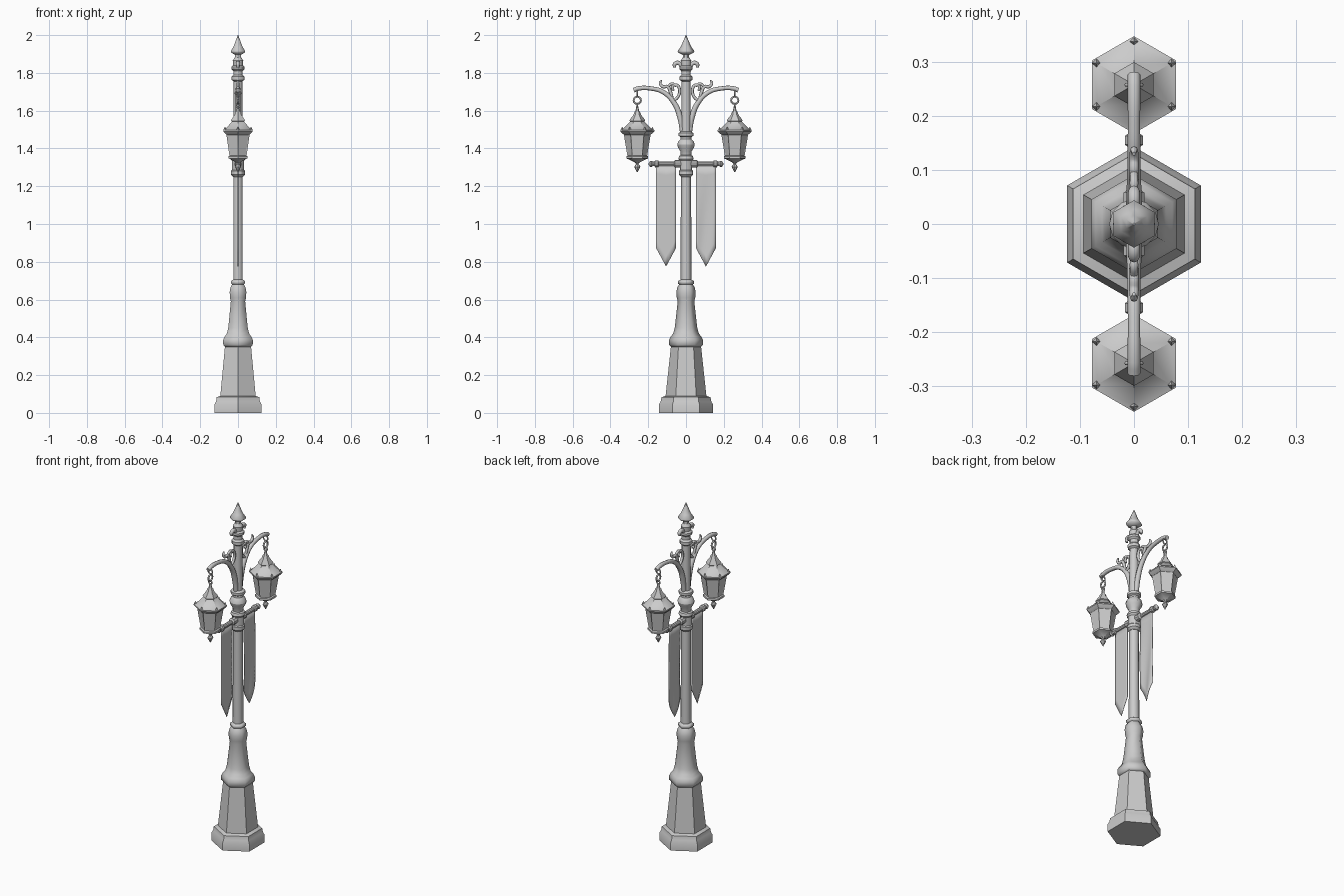
import bpy, bmesh, math
from mathutils import Vector

cube = bpy.data.objects.get("Cube")
if cube:
    bpy.data.objects.remove(cube, do_unlink=True)

metal = bpy.data.materials.new("light_grey")
metal.use_nodes = True
GREY = (0.6, 0.6, 0.6, 1)
metal.diffuse_color = GREY
metal.node_tree.nodes["Principled BSDF"].inputs["Base Color"].default_value = GREY


def add_object(name, bm, angle=30):
    bmesh.ops.recalc_face_normals(bm, faces=bm.faces)
    mesh = bpy.data.meshes.new(name)
    bm.to_mesh(mesh)
    bm.free()
    mesh.materials.append(metal)
    ob = bpy.data.objects.new(name, mesh)
    bpy.context.collection.objects.link(ob)
    bpy.ops.object.select_all(action='DESELECT')
    bpy.context.view_layer.objects.active = ob
    ob.select_set(True)
    bpy.ops.object.shade_smooth_by_angle(angle=math.radians(angle))
    return ob


def lathe(name, profile, sides=6, centre=(0, 0, 0), along_y=0, angle=30):
    """Turn (radius, height) pairs; a corner points to +y. along_y lays it down."""
    bm = bmesh.new()
    rings = []
    for r, h in profile:
        ring = []
        for i in range(sides):
            a = math.pi / 2 + math.tau * i / sides
            x, y = r * math.cos(a), r * math.sin(a)
            p = Vector((x, h * along_y, y)) if along_y else Vector((x, y, h))
            ring.append(bm.verts.new(p + Vector(centre)))
        rings.append(ring)
    for lo, hi in zip(rings, rings[1:]):
        for i in range(sides):
            j = (i + 1) % sides
            bm.faces.new((lo[i], lo[j], hi[j], hi[i]))
    bm.faces.new(rings[0])
    bm.faces.new(rings[-1])
    return add_object(name, bm, angle)


def tube(name, points, radius, side):
    """Smooth tapered rod through (y, z, relative radius) points."""
    data = bpy.data.curves.new(name, 'CURVE')
    data.dimensions = '3D'
    data.bevel_depth = radius
    data.bevel_resolution = 2
    data.resolution_u = 5
    data.use_fill_caps = True
    spline = data.splines.new('BEZIER')
    spline.bezier_points.add(len(points) - 1)
    for bp, (y, z, r) in zip(spline.bezier_points, points):
        bp.co = (0, y * side, z)
        bp.radius = r
        bp.handle_left_type = bp.handle_right_type = 'AUTO'
    data.materials.append(metal)
    ob = bpy.data.objects.new(name, data)
    bpy.context.collection.objects.link(ob)
    bpy.ops.object.select_all(action='DESELECT')
    bpy.context.view_layer.objects.active = ob
    ob.select_set(True)
    bpy.ops.object.convert(target='MESH')


def chain_link(name, y, z, radius, thick, turn):
    bpy.ops.mesh.primitive_torus_add(
        major_radius=radius, minor_radius=thick, major_segments=16, minor_segments=6,
        location=(0, y, z), rotation=(math.pi / 2, 0, turn))
    ob = bpy.context.object
    ob.name = name
    ob.data.materials.append(metal)
    bpy.ops.object.shade_smooth()


# Stepped hexagonal pedestal
lathe("pedestal", [(.143, 0), (.143, .045), (.134, .06), (.13, .083), (.108, .09),
                   (.08, .35)])
# Moulded lower column and slim shaft
lathe("lower_column", [(.08, .35), (.09, .36), (.091, .385), (.082, .403), (.068, .42),
                       (.06, .45), (.056, .48), (.044, .59), (.049, .61), (.051, .64),
                       (.046, .665), (.036, .68), (.043, .685), (.043, .698), (.03, .705)],
      angle=62)
lathe("shaft", [(.029, .70), (.027, 1.26)], angle=62)
lathe("crossbar_hub", [(.027, 1.25), (.038, 1.262), (.038, 1.28), (.033, 1.285),
                       (.033, 1.335), (.04, 1.345), (.036, 1.36), (.027, 1.365)],
      sides=12)
lathe("column_bulb", [(.027, 1.36), (.03, 1.385), (.042, 1.405), (.046, 1.42), (.041, 1.437),
                      (.029, 1.45), (.028, 1.46), (.039, 1.467), (.039, 1.482),
                      (.026, 1.49)], sides=12)
lathe("upper_shaft", [(.025, 1.485), (.023, 1.755), (.034, 1.763), (.034, 1.78),
                      (.025, 1.79), (.025, 1.81), (.035, 1.82), (.035, 1.832),
                      (.026, 1.84), (.028, 1.865), (.017, 1.882), (.017, 1.9)], sides=12)
lathe("spire", [(.016, 1.895), (.043, 1.908), (.044, 1.916), (.028, 1.938), (.016, 1.965),
                (.002, 2.0)], angle=62)

LAMP_Y = .258
for side, tag in ((1, "back"), (-1, "front")):
    y = LAMP_Y * side
    # Bracket arm with scrollwork
    tube(tag + "_arm", [(.018, 1.49, 1.2), (.03, 1.56, 1.25), (.062, 1.64, 1.15),
                        (.12, 1.698, 1), (.19, 1.718, .95), (.255, 1.717, 1),
                        (.277, 1.708, 1)], .012, side)
    tube(tag + "_inner_scroll", [(.068, 1.65, 1), (.042, 1.675, 1), (.034, 1.71, 1),
                                 (.052, 1.737, 1), (.072, 1.725, .9), (.066, 1.705, .7)],
         .008, side)
    tube(tag + "_outer_scroll", [(.072, 1.665, .8), (.083, 1.70, 1), (.098, 1.727, 1),
                                 (.122, 1.727, 1), (.137, 1.745, .8), (.13, 1.762, .4)],
         .009, side)
    tube(tag + "_scroll_leaf", [(.05, 1.73, .8), (.075, 1.742, 1), (.095, 1.728, .9)],
         .008, side)
    # Curled petal below the spire
    tube(tag + "_petal", [(.015, 1.805, .9), (.024, 1.835, 1), (.042, 1.853, 1.15),
                          (.06, 1.845, 1.1), (.06, 1.828, .7)], .01, side)
    # Hanging links
    chain_link(tag + "_upper_link", y, 1.692, .014, .004, 0)
    chain_link(tag + "_ring", y, 1.655, .019, .005, math.pi / 2)
    chain_link(tag + "_lower_link", y, 1.628, .010, .004, 0)

    # Lantern roof, body and drop finial
    lathe(tag + "_lantern_roof", [(.068, 1.472), (.078, 1.478), (.09, 1.49), (.09, 1.497),
                                  (.076, 1.503), (.037, 1.542), (.042, 1.546),
                                  (.039, 1.554), (.02, 1.578), (.017, 1.59),
                                  (.009, 1.6), (.006, 1.622)], centre=(0, y, 0))
    body = lathe(tag + "_lantern_body", [(.052, 1.358), (.071, 1.475)], centre=(0, y, 0))
    bm = bmesh.new()
    bm.from_mesh(body.data)
    panes = [f for f in bm.faces if abs(f.normal.z) < .5]
    bmesh.ops.inset_individual(bm, faces=panes, thickness=.006, depth=-.003)
    bm.to_mesh(body.data)
    bm.free()
    lathe(tag + "_lantern_base", [(.007, 1.318), (.014, 1.326), (.046, 1.343),
                                  (.058, 1.347), (.058, 1.358), (.05, 1.362)],
          centre=(0, y, 0))
    lathe(tag + "_drop_finial", [(.002, 1.274), (.013, 1.295), (.016, 1.303), (.012, 1.311),
                                 (.007, 1.316), (.01, 1.33)], sides=8, centre=(0, y, 0))
    # Pointed ornaments on the roof corners
    for i in range(6):
        a = math.pi / 2 + math.tau * i / 6
        lathe(tag + "_roof_corner", [(.009, 1.492), (.008, 1.5), (.001, 1.514)], sides=4,
              centre=(.08 * math.cos(a), y + .08 * math.sin(a), 0))

    # Banner rod with collars and pointed end
    lathe(tag + "_banner_rod", [(.02, .02), (.02, .058), (.012, .064), (.012, .143),
                                (.018, .147), (.018, .163), (.012, .167), (.012, .176),
                                (.017, .182), (.015, .19), (.004, .198)],
          sides=10, centre=(0, 0, 1.318), along_y=side)

    # Pointed cloth banner with a gentle fold
    bm = bmesh.new()
    columns, rows = 8, 10
    grid = []
    for i in range(columns + 1):
        u = i / columns
        bottom = .872 - .097 * (1 - abs(2 * u - 1))
        line = []
        for j in range(rows + 1):
            v = j / rows
            fold = .006 * math.sin(math.pi * (2 * u + v)) * v if side > 0 else 0
            line.append(bm.verts.new((fold, side * (.053 + .105 * u),
                                      1.312 + (bottom - 1.312) * v)))
        grid.append(line)
    for i in range(columns):
        for j in range(rows):
            bm.faces.new((grid[i][j], grid[i + 1][j], grid[i + 1][j + 1], grid[i][j + 1]))
    banner = add_object(tag + "_banner", bm)
    solid = banner.modifiers.new("thickness", 'SOLIDIFY')
    solid.thickness = .003
    solid.offset = 0
